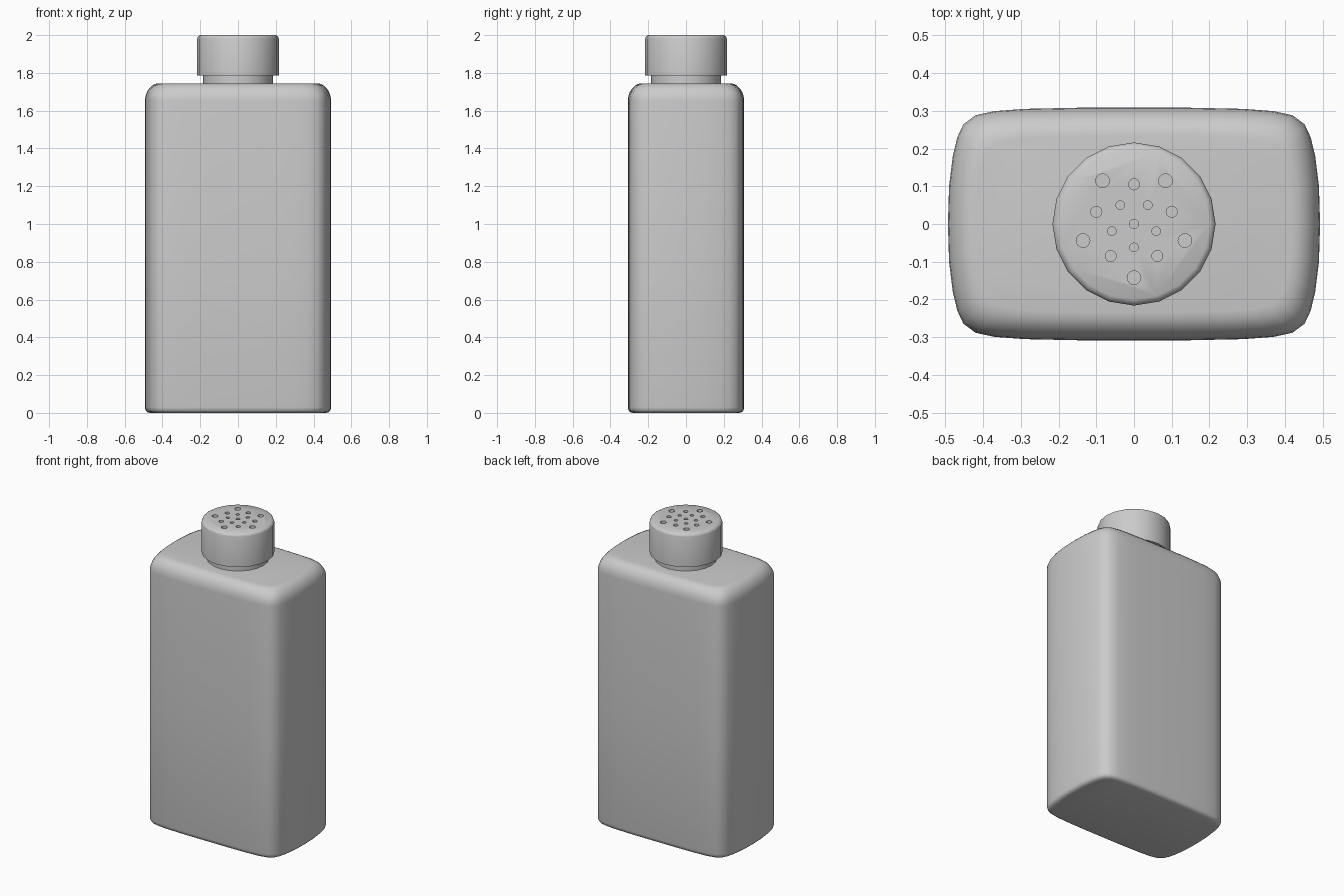
import bpy, bmesh
from math import sin, cos, pi, radians

if "Cube" in bpy.data.objects:
    bpy.data.objects.remove(bpy.data.objects["Cube"])


def make_object(name, bm):
    bmesh.ops.recalc_face_normals(bm, faces=bm.faces)
    mesh = bpy.data.meshes.new(name)
    bm.to_mesh(mesh)
    bm.free()
    ob = bpy.data.objects.new(name, mesh)
    bpy.context.collection.objects.link(ob)
    return ob


def activate(ob):
    bpy.ops.object.select_all(action='DESELECT')
    ob.select_set(True)
    bpy.context.view_layer.objects.active = ob


def smooth(ob, angle=40):
    activate(ob)
    bpy.ops.object.shade_smooth_by_angle(angle=radians(angle))


def loft(bm, rings):
    """Bridge a stack of equal-length rings and cap both ends."""
    loops = [[bm.verts.new(p) for p in ring] for ring in rings]
    n = len(loops[0])
    for a, b in zip(loops, loops[1:]):
        for i in range(n):
            j = (i + 1) % n
            bm.faces.new((a[i], a[j], b[j], b[i]))
    bm.faces.new(loops[0][::-1])
    bm.faces.new(loops[-1])


def circle(r, z, n, cx=0, cy=0):
    return [(cx + r * sin(2 * pi * i / n), cy + r * cos(2 * pi * i / n), z) for i in range(n)]


# Body: bulging rounded rectangle with softened shoulders and base
HX, HY = 0.493, 0.308
quarter = [(0.493, 0), (0.490, 0.10), (0.480, 0.18), (0.468, 0.23), (0.452, 0.264),
           (0.420, 0.288), (0.370, 0.299), (0.290, 0.305), (0.15, 0.308)]
half = quarter + [(-x, y) for x, y in quarter[::-1]]
outline = half + [(x, -y) for x, y in half[-2:0:-1]]

profile = [(0.028, 0), (0.012, 0.004), (0.003, 0.014), (0, 0.03), (0, 0.8)]
for k in range(7):
    t = k / 6 * pi / 2
    profile.append((0.075 * (1 - cos(t)), 1.65 + 0.095 * sin(t)))

bm = bmesh.new()
loft(bm, [[(x * (HX - d) / HX, y * (HY - d) / HY, z) for x, y in outline] for d, z in profile])
smooth(make_object("bottle_body", bm))

# Neck
bm = bmesh.new()
loft(bm, [circle(0.185, z, 20) for z in (1.73, 1.79)])
smooth(make_object("neck", bm))

# Cap
bm = bmesh.new()
loft(bm, [circle(r, z, 20) for r, z in
          ((0.216, 1.785), (0.216, 1.982), (0.212, 1.993), (0.200, 2.0))])
cap = make_object("shaker_cap", bm)

# Shaker holes: centre plus three rings of five (ring radius, hole radius, start angle)
bm = bmesh.new()
holes = [(0, 0, 0.012)]
for ring_r, hole_r, start in ((0.062, 0.0115, -90), (0.105, 0.0145, 90), (0.142, 0.018, -90)):
    for k in range(5):
        a = radians(start + 72 * k)
        holes.append((ring_r * cos(a), ring_r * sin(a), hole_r))
for x, y, r in holes:
    loft(bm, [circle(r, z, 16, x, y) for z in (1.97, 2.05)])
cutter = make_object("hole_cutter", bm)
cutter.hide_render = True

cut = cap.modifiers.new("holes", 'BOOLEAN')
cut.operation = 'DIFFERENCE'
cut.solver = 'EXACT'
cut.object = cutter
activate(cap)
bpy.ops.object.modifier_apply(modifier=cut.name)
bpy.data.objects.remove(cutter)
smooth(cap)
